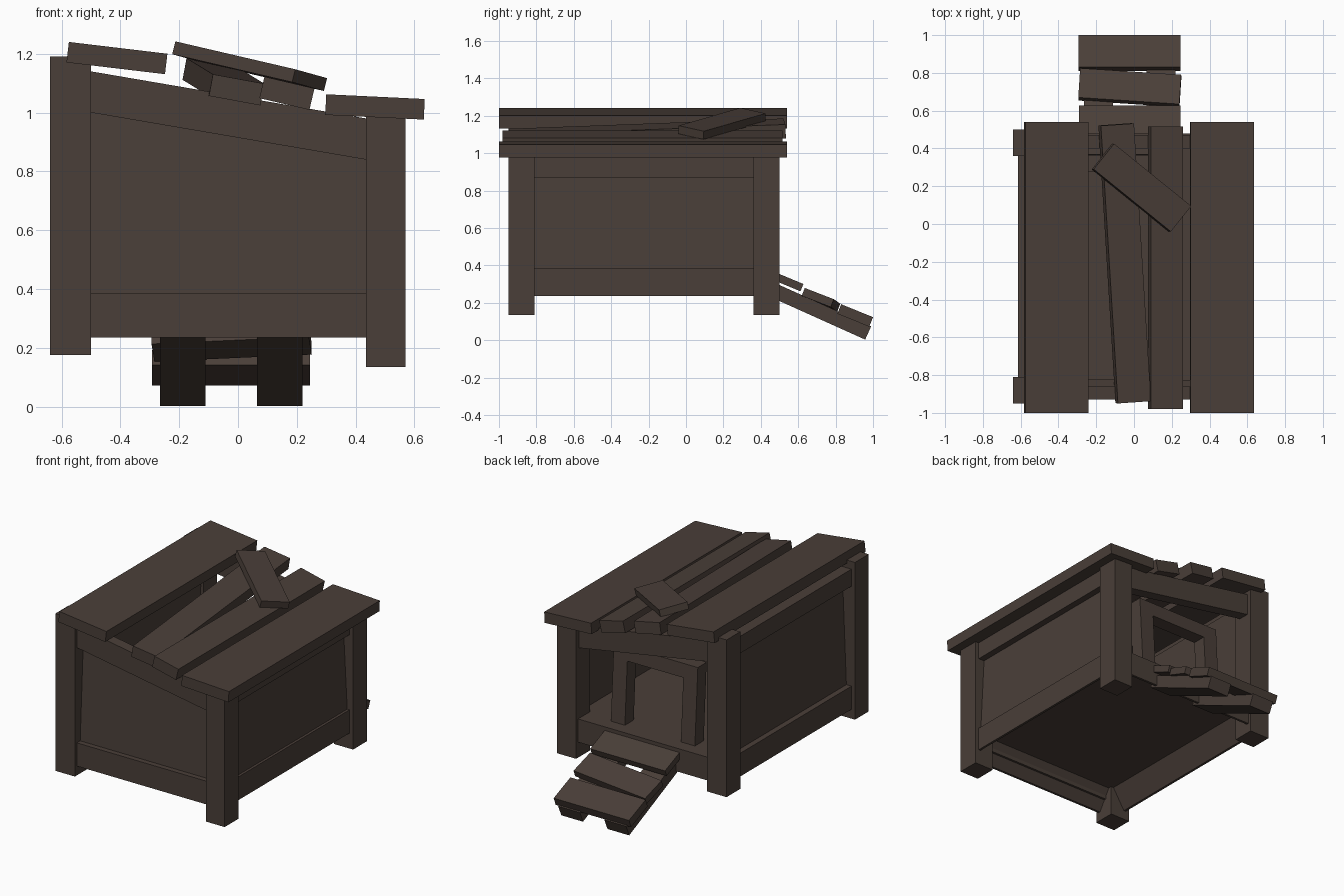
import bpy, bmesh
from mathutils import Vector

if "Cube" in bpy.data.objects:
    bpy.data.objects.remove(bpy.data.objects["Cube"])

wood = bpy.data.materials.new("dark_brown_wood")
wood.diffuse_color = (0.068, 0.049, 0.040, 1)
wood.use_nodes = True
wood.node_tree.nodes["Principled BSDF"].inputs["Base Color"].default_value = wood.diffuse_color


def finish(name, bm):
    bmesh.ops.recalc_face_normals(bm, faces=bm.faces)
    me = bpy.data.meshes.new(name)
    bm.to_mesh(me)
    bm.free()
    me.materials.append(wood)
    ob = bpy.data.objects.new(name, me)
    bpy.context.collection.objects.link(ob)
    return ob


def slab(name, o, u, v, w):
    """Board from a top corner and two edges; w is a vector or a thickness downward."""
    o, u, v = Vector(o), Vector(u), Vector(v)
    w = Vector(w) if isinstance(w, tuple) else u.cross(v).normalized() * -w
    bm = bmesh.new()
    bmesh.ops.create_cube(bm, size=1)
    for p in bm.verts:
        c = p.co + Vector((0.5, 0.5, 0.5))
        p.co = o + u * c.x + v * c.y + w * (1 - c.z)
    return finish(name, bm)


def box(name, x0, x1, y0, y1, z0, z1):
    return slab(name, (x0, y0, z1), (x1 - x0, 0, 0), (0, y1 - y0, 0), (0, 0, z0 - z1))


def prism(name, pts, push):
    """Extrude a flat polygon along a vector."""
    bm = bmesh.new()
    f = bm.faces.new([bm.verts.new(p) for p in pts])
    r = bmesh.ops.extrude_face_region(bm, geom=[f])
    for g in r["geom"]:
        if isinstance(g, bmesh.types.BMVert):
            g.co += Vector(push)
    return finish(name, bm)


def wall(name, pts, y, thick, lean=0.0):
    """Extrude an x-z profile along y, leaning by height."""
    return prism(name, [(x, y + lean * (z - 0.3), z) for x, z in pts], (0, thick, 0))


# corner posts
for side, y0 in (("front", -0.95), ("back", 0.36)):
    box(side + "_left_post", -0.64, -0.50, y0, y0 + 0.14, 0.175, 1.19)
    box(side + "_right_post", 0.435, 0.57, y0, y0 + 0.14, 0.135, 0.985)

# bottom rails: upright outside, sloping inward underneath up to the floor
RAIL = ((0, 0.235), (0, 0.385), (0.11, 0.385), (0.015, 0.235))
for side, y, s in (("front", -0.93, 1), ("back", 0.48, -1)):
    prism(side + "_bottom_rail", [(-0.56, y + s * d, z) for d, z in RAIL], (1.06, 0, 0))
for side, x, s in (("left", -0.615, 1), ("right", 0.545, -1)):
    prism(side + "_bottom_rail", [(x + s * d, -0.87, z) for d, z in RAIL], (0, 1.29, 0))

# top rails, front and back ones follow the roof slope
for side, y0 in (("front", -0.93), ("back", 0.40)):
    slab(side + "_top_rail", (-0.50, y0, 1.14), (0.935, 0, -0.16), (0, 0.07, 0), (0, 0, -0.14))
box("left_top_rail", -0.615, -0.53, -0.81, 0.36, 1.03, 1.14)
box("right_top_rail", 0.46, 0.545, -0.81, 0.36, 0.87, 0.99)

# inset wall panels, leaning slightly inward; the back stays open
wall("front_panel", [(-0.56, 0.3), (0.5, 0.3), (0.5, 0.93), (-0.56, 1.11)], -0.90, 0.04, 0.05)
slab("left_panel", (-0.55, -0.87, 1.10), (0.04, 0, 0), (0, 1.23, 0), (-0.03, 0, -0.75))
slab("right_panel", (0.46, -0.87, 0.93), (0.04, 0, 0), (0, 1.23, 0), (0.03, 0, -0.58))

# free-standing door frame
for n, x0, x1, z0, z1 in (("left_jamb", -0.34, -0.24, 0.37, 0.79),
                          ("right_jamb", 0.16, 0.26, 0.37, 0.79),
                          ("lintel", -0.34, 0.26, 0.79, 0.88)):
    wall("door_" + n, [(x0, z0), (x1, z0), (x1, z1), (x0, z1)], 0.31, 0.09, -0.06)

# floor
box("floor", -0.56, 0.50, -0.88, 0.43, 0.365, 0.385)

# roof planks
slab("roof_plank_left", (-0.575, -1, 1.24), (0.335, 0, -0.04), (0, 1.54, 0), 0.07)
slab("roof_plank_crooked", (-0.085, -0.95, 1.13), (0.175, 0.012, -0.032), (-0.09, 1.47, 0.055), 0.075)
slab("roof_plank_middle", (0.09, -0.98, 1.122), (0.17, 0, -0.04), (0, 1.495, 0), 0.075)
slab("roof_plank_right", (0.30, -1, 1.062), (0.335, 0, -0.016), (0, 1.54, 0), 0.07)
slab("loose_roof_board", (-0.213, 0.29, 1.242), (0.408, -0.33, -0.095), (0.108, 0.135, -0.03), 0.045)

# ramp beams and treads
for n, x0 in (("left", -0.265), ("right", 0.065)):
    slab("ramp_beam_" + n, (x0, 0.45, 0.317), (0.155, 0, 0), (0, 0.54, -0.243), 0.078)
slab("ramp_tread_upper", (-0.29, 0.46, 0.37), (0.535, 0, 0), (0, 0.168, -0.07), 0.042)
slab("ramp_tread_middle", (-0.295, 0.67, 0.255), (0.535, -0.035, 0.024), (0.01, 0.155, -0.06), 0.045)
slab("ramp_tread_lower", (-0.293, 0.83, 0.192), (0.538, 0, 0), (0, 0.17, -0.069), 0.055)
